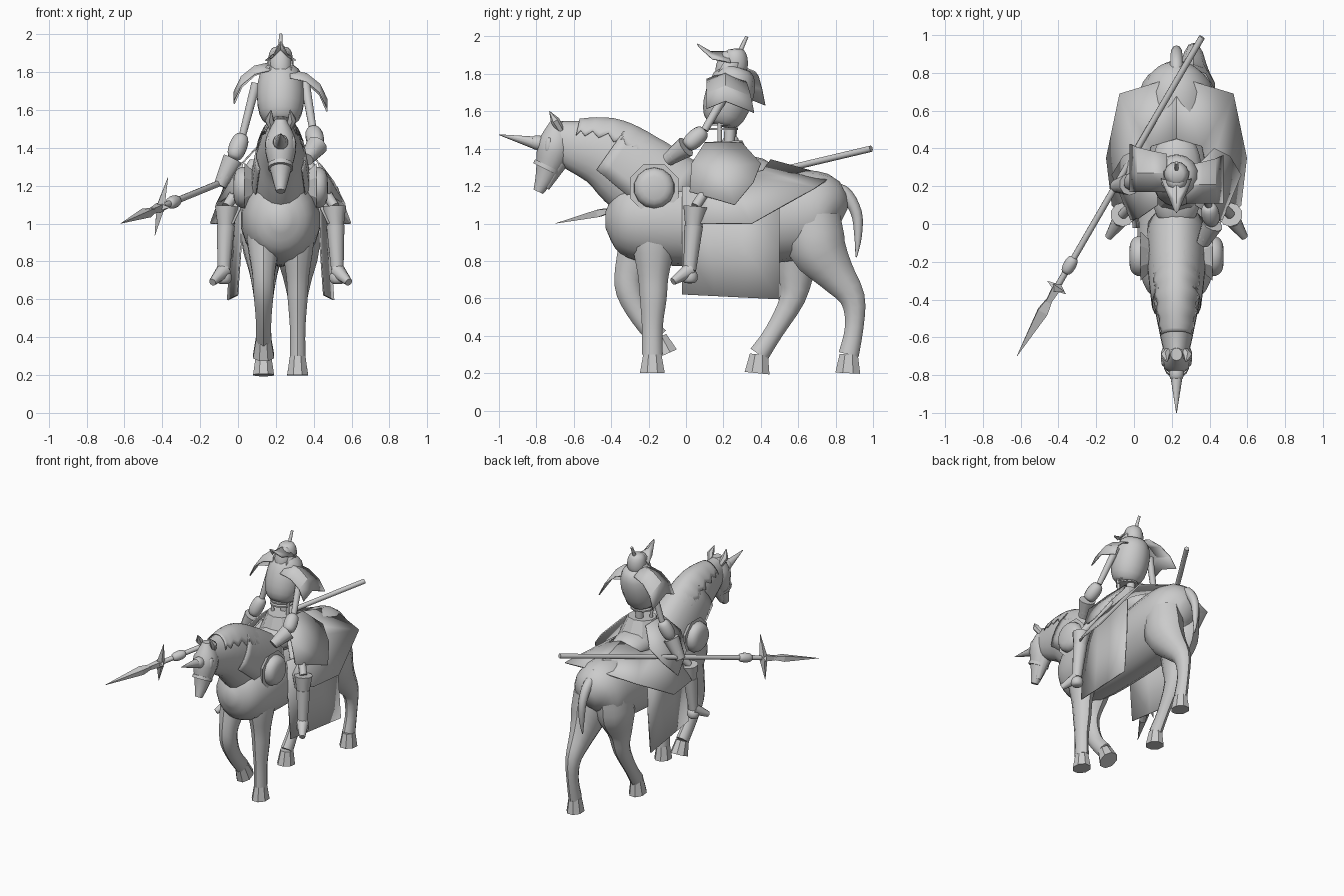
import bpy, bmesh, math
from mathutils import Vector

if "Cube" in bpy.data.objects:
    bpy.data.objects.remove(bpy.data.objects["Cube"], do_unlink=True)

CENTRE = .225          # centre line shared by horse and rider
LEG_OFFSET = .09
FRONT_RADII = (.1, .09, .063, .055, .043, .043)
HIND_RADII = (.11, .12, .08, .052, .038, .042)
SIDES = (("left", 1), ("right", -1))

grey = bpy.data.materials.new("plain_grey")
grey.use_nodes = True
grey.diffuse_color = (.6, .6, .6, 1)
grey.node_tree.nodes["Principled BSDF"].inputs["Base Color"].default_value = grey.diffuse_color


def finish(name, bm, thickness=0, angle=40):
    """Turn a bmesh into a shaded object, thickened if it is a plate."""
    bmesh.ops.recalc_face_normals(bm, faces=bm.faces)
    mesh = bpy.data.meshes.new(name)
    bm.to_mesh(mesh)
    bm.free()
    mesh.materials.append(grey)
    obj = bpy.data.objects.new(name, mesh)
    bpy.context.collection.objects.link(obj)
    bpy.ops.object.select_all(action='DESELECT')
    obj.select_set(True)
    bpy.context.view_layer.objects.active = obj
    bpy.ops.object.shade_smooth_by_angle(angle=math.radians(angle))
    if thickness:
        solid = obj.modifiers.new("thickness", 'SOLIDIFY')
        solid.thickness = thickness
        solid.offset = 0


def refine(rows, steps):
    """Smooth the path with Catmull-Rom interpolation."""
    rows = [Vector(row) for row in rows]
    last = len(rows) - 1
    out = []
    for i in range(last):
        before, here, there, after = rows[max(i - 1, 0)], rows[i], rows[i + 1], rows[min(i + 2, last)]
        leave, arrive = (there - before) / 2, (after - here) / 2
        for k in range(steps):
            t = k / steps
            blend = t * t * (3 - 2 * t)
            out.append(here.lerp(there, blend) + leave * t * (1 - t) ** 2 - arrive * t * t * (1 - t))
    return out + [rows[-1]]


def tube(name, rows, side=1, n=10, steps=1, deep=1, arc=None, grow=0, angle=40):
    """Loft ellipses along rows of (offset, y, z, radius); arc = (start, zigzag) leaves it open."""
    rows = refine(rows, steps)
    centres = [Vector((CENTRE + side * row[0], row[1], row[2])) for row in rows]
    bm = bmesh.new()
    rings = []
    for i, centre in enumerate(centres):
        t = (centres[min(i + 1, len(rows) - 1)] - centres[max(i - 1, 0)]).normalized()
        axis = Vector((0, 1, 0)) if abs(t.x) > .9 else Vector((1, 0, 0))
        u = (axis - t * axis.dot(t)).normalized()
        v = u.cross(t)
        if arc:
            low = math.radians(arc[0] + arc[1] * (i % 2))
            angles = [low + (math.pi - 2 * low) * k / (n - 1) for k in range(n)]
        else:
            angles = [math.tau * (k + .5) / n for k in range(n)]
        radius = rows[i][3]
        rings.append([bm.verts.new(centre + u * math.cos(a) * (radius + grow)
                                   + v * math.sin(a) * (radius * deep + grow)) for a in angles])
    for p, q in zip(rings, rings[1:]):
        for k in range(n - 1 if arc else n):
            j = (k + 1) % n
            bm.faces.new((p[k], p[j], q[j], q[k]))
    if not arc:
        bm.faces.new(rings[0])
        bm.faces.new(rings[-1])
    finish(name, bm, .006 if arc else 0, angle)


def limb(name, start, end, thick, thin, side=1, **options):
    """Straight tapered piece between two points."""
    tube(name, [(*start, thick), (*end, thin)], side, **options)


def bulge(name, start, end, radius, side=1, **options):
    """Rounded pod between two points."""
    rows = []
    for k in range(11):
        a = math.pi * k / 10
        centre = Vector(start).lerp(Vector(end), (1 - math.cos(a)) / 2)
        rows.append((*centre, radius * math.sqrt(max(math.sin(a), .01))))
    tube(name, rows, side, n=14, **options)


def planar(offset, rows):
    return [(offset, *row) for row in rows]


def sheet(name, rows, side=1):
    """Thin plate through a grid of (offset, y, z) points."""
    bm = bmesh.new()
    grid = [[bm.verts.new((CENTRE + side * x, y, z)) for x, y, z in row] for row in rows]
    for p, q in zip(grid, grid[1:]):
        for k in range(len(p) - 1):
            bm.faces.new((p[k], p[k + 1], q[k + 1], q[k]))
    finish(name, bm, .008, 25)


def horse_leg(name, side, radii, joints, sole):
    """Leg through (y, z) joints, ending in a flared hoof."""
    rows = [(LEG_OFFSET, *joint, r) for joint, r in zip(joints, radii)]
    tube(name + "_leg", rows, side, steps=3, deep=1.3)
    limb(name + "_hoof", (LEG_OFFSET, *joints[-1]), (LEG_OFFSET, *sole), .044, .06, side,
         n=8, deep=1.2, angle=20)


# Horse trunk, neck, head and tail
tube("horse_body", planar(0, [(-.43, 1.02, .04), (-.35, 1.02, .16), (-.15, 1.02, .21), (.2, 1, .2),
                              (.55, 1.04, .21), (.75, 1.06, .18), (.84, 1.03, .05)]),
     n=18, steps=4, deep=1.14)
neck = planar(0, [(-.7, 1.46, .06), (-.6, 1.42, .085), (-.42, 1.37, .12), (-.25, 1.25, .14), (-.05, 1.1, .15)])
tube("horse_neck", neck, n=18, steps=3, deep=1.6)
tube("neck_armour", neck[1:], n=12, steps=6, deep=1.6, arc=(22, 12), grow=.006)
tube("chest_armour", neck[2:], n=14, steps=3, deep=1.6, arc=(-30, 0), grow=.009)
tube("horse_head", planar(0, [(-.69, 1.55, .03), (-.7, 1.42, .085), (-.75, 1.26, .05), (-.79, 1.17, .025)]),
     n=14, steps=4, deep=1.1)
limb("lower_jaw", (0, -.68, 1.33), (0, -.75, 1.19), .05, .02)
bulge("horn_boss", (0, -.74, 1.42), (0, -.83, 1.44), .04)
limb("face_horn", (0, -.8, 1.43), (0, -1, 1.475), .035, .002)
limb("nose_band", (0, -.74, 1.31), (0, -.75, 1.29), .068, .068, n=14, deep=1.1)
tube("tail", planar(0, [(.73, 1.19, .03), (.84, 1.17, .035), (.91, 1.06, .03), (.92, .93, .02),
                        (.91, .82, .004)]), steps=4)

for label, s in SIDES:
    tube(label + "_ear", [(.04, -.67, 1.5, .02), (.06, -.7, 1.55, .025), (.05, -.73, 1.6, .002)], s, n=6)
    bulge(label + "_eye_guard", (.06, -.73, 1.46), (.06, -.74, 1.38), .02, s)

# Horse legs, the right front one raised
horse_leg("left_front", 1, FRONT_RADII,
          [(-.15, 1.1), (-.17, .9), (-.175, .72), (-.175, .6), (-.18, .45), (-.18, .3)], (-.18, .2))
horse_leg("right_front", -1, FRONT_RADII,
          [(-.2, 1.05), (-.24, .9), (-.3, .74), (-.3, .63), (-.24, .5), (-.15, .39)], (-.11, .3))
horse_leg("left_hind", 1, HIND_RADII,
          [(.68, 1.05), (.7, .88), (.8, .73), (.89, .6), (.9, .45), (.87, .3)], (.865, .2))
horse_leg("right_hind", -1, HIND_RADII,
          [(.66, 1.05), (.63, .9), (.59, .75), (.57, .6), (.47, .42), (.39, .3)], (.38, .2))

# Saddle, cape, side cloths, medallions and hip plates
bulge("saddle", (0, 0, 1.27), (0, .46, 1.27), .14, deep=.7)
hem = [(.25, 0, 1), (.34, .1, 1), (.37, .35, 1), (.3, .69, 1.19), (0, .78, 1.25)]
waist = [(x * .45, .1 + y * .45, 1.34 - x * .2) for x, y, z in hem]
for label, s in SIDES:
    sheet(label + "_cape", [waist, hem], s)
    sheet(label + "_side_cloth", [[(out + y * .1, y, z - y * .05) for y in (-.02, .15, .3, .5)]
                                  for out, z in ((.2, 1.2), (.21, .9), (.23, .62))], s)
    limb(label + "_medallion_rim", (.14, -.17, 1.19), (.19, -.17, 1.19), .09, .14, s, n=8, angle=15)
    bulge(label + "_medallion_dome", (.13, -.17, 1.19), (.25, -.17, 1.19), .11, s)
    sheet(label + "_hip_plate", [[(.1, y, 1.43) for y in (.1, .2, .3)],
                                 [(.2, .03, 1.32), (.22, .2, 1.3), (.2, .4, 1.32)],
                                 [(.24, .02, 1.17), (.34, .26, 1.1), (.28, .36, 1.22)]], s)

# Rider trunk, ribs and pelvis
limb("skirt", (0, .2, 1.44), (0, .21, 1.25), .1, .18, angle=25)
limb("spine", (0, .23, 1.4), (0, .24, 1.6), .03, .03)
for i in range(3):
    z = 1.5 + i * .025
    limb("rib_" + str(i), (0, .2, z), (0, .2, z + .01), .08, .08, n=12)
for label, s in SIDES:
    limb(label + "_waist_strut", (.06, .18, 1.4), (.07, .18, 1.6), .012, .012, s)
bulge("breastplate", (0, .18, 1.52), (0, .28, 1.84), .128)

# Rider head and helmet
bulge("skull", (0, .2, 1.75), (0, .24, 1.92), .06)
bulge("helmet", (0, .27, 1.79), (0, .26, 1.935), .066)
limb("crest_spike", (0, .28, 1.9), (0, .325, 2), .014, .009)
for label, s in SIDES:
    sheet(label + "_visor", [[(0, .06, 1.96), (0, .13, 1.92), (0, .22, 1.92)],
                             [(.01, .07, 1.945), (.04, .14, 1.88), (.08, .24, 1.86)]], s)
    sheet(label + "_cheek_guard", [[(.06, .2, 1.86), (.065, .28, 1.86)],
                                   [(.05, .16, 1.79), (.055, .26, 1.77)]], s)

# Curved shoulder plates, the right one set higher and further back
for label, s in SIDES:
    back, height = .24 - s * .03, 1.63 - s * .02
    bend = [k * .45 for k in range(4)]
    sheet(label + "_shoulder_plate", [
        [(.05 + .2 * math.sin(a), back + y, height + .2 * math.cos(a) - abs(y) * .4)
         for y in (-.1, 0, .1 + a * .04)] for a in bend], s)


def arm(label, side, shoulder, elbow, wrist, hand):
    limb(label + "_upper_arm", shoulder, elbow, .026, .02, side)
    bulge(label + "_elbow_guard", elbow, wrist, .048, side)
    limb(label + "_gauntlet", wrist, hand, .058, .035, side)
    bulge(label + "_hand", wrist, hand, .043, side)


def rider_leg(label, side, hip, knee, ankle, toe):
    shin = Vector(knee).lerp(Vector(ankle), .3)
    limb(label + "_thigh", hip, knee, .03, .026, side)
    limb(label + "_knee_guard", knee, shin, .064, .046, side)
    limb(label + "_boot", shin, ankle, .05, .034, side)
    bulge(label + "_ankle_guard", ankle, Vector(ankle) - Vector((0, 0, .07)), .043, side)
    limb(label + "_foot", ankle, toe, .042, .02, side)


arm("left", 1, (.13, .24, 1.74), (.17, .1, 1.5), (.19, 0, 1.41), (.14, -.1, 1.34))
arm("right", -1, (.13, .28, 1.74), (.2, .25, 1.47), (.25, .21, 1.34), (.32, .2, 1.2))
for label, s in SIDES:
    rider_leg(label, s, (.14, .2, 1.32), (.285, .05, 1.09), (.3, .02, .75), (.36, -.07, .69))

# Lance, measured along its own axis
BUTT, TIP = Vector((.135, .99, 1.4)), Vector((-.845, -.7, 1))


def along(t):
    return BUTT.lerp(TIP, t)


hub = along(.785)
limb("lance_shaft", BUTT, hub, .017, .017)
bulge("lance_collar", along(.69), along(.74), .034)
limb("lance_socket", hub, along(.83), .03, .02, n=4, angle=20)
limb("blade_base", along(.82), along(.86), .02, .04, n=4, deep=.7, angle=20)
limb("blade_point", along(.86), TIP, .04, .001, n=4, deep=.7, angle=20)
for label, reach in (("upper", (.04, -.02, .16)), ("lower", (-.03, .02, -.15)),
                     ("inner", (.05, -.035, 0)), ("outer", (-.05, .035, 0))):
    limb(label + "_prong", hub, hub + Vector(reach), .03, .001, n=4, angle=20)
